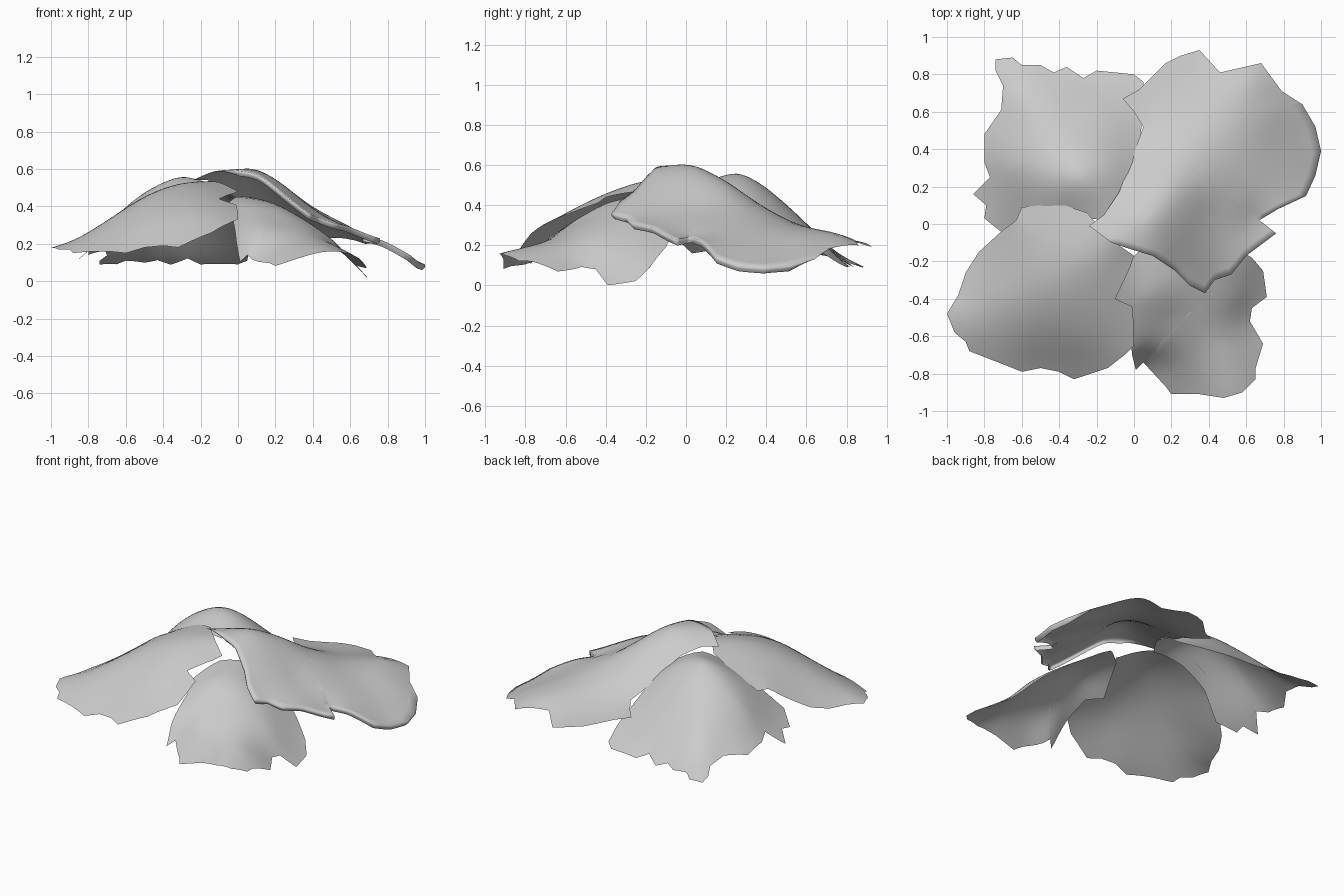
import bpy, bmesh, math


# --- thin-plate spline height field through scattered (x, y, z) points
def kernel(ax, ay, bx, by):
    r2 = (ax - bx) ** 2 + (ay - by) ** 2
    return 0.5 * r2 * math.log(r2) if r2 > 1e-12 else 0.0


def height_field(pts, smooth=0.003):
    n = len(pts)
    m = []
    for i, (x, y, z) in enumerate(pts):
        row = [kernel(x, y, q[0], q[1]) for q in pts] + [1, x, y, z]
        row[i] += smooth
        m.append(row)
    for k in range(3):
        m.append([(1, q[0], q[1])[k] for q in pts] + [0, 0, 0, 0])
    size = n + 3
    for c in range(size):
        p = max(range(c, size), key=lambda r: abs(m[r][c]))
        m[c], m[p] = m[p], m[c]
        for r in range(size):
            if r != c and m[r][c]:
                f = m[r][c] / m[c][c]
                m[r] = [a - f * b for a, b in zip(m[r], m[c])]
    w = [m[i][size] / m[i][i] for i in range(size)]

    def z_at(x, y):
        s = w[n] + w[n + 1] * x + w[n + 2] * y
        return s + sum(w[i] * kernel(x, y, pts[i][0], pts[i][1]) for i in range(n))
    return z_at


# --- one thin petal: rim outline + inner control points, filled with rings
def petal(name, center, rim, inner, lip=None, rings=14, sub=4):
    z_at = height_field(rim + inner)
    loop = []
    for i, a in enumerate(rim):
        b = rim[(i + 1) % len(rim)]
        for k in range(sub):
            t = k / sub
            loop.append((a[0] + (b[0] - a[0]) * t, a[1] + (b[1] - a[1]) * t, i + t))
    bm = bmesh.new()
    cx, cy = center
    hub = bm.verts.new((cx, cy, z_at(cx, cy)))
    prev = None
    n = len(loop)
    for r in range(1, rings + 1):
        s = r / rings
        ring = []
        for x, y, _ in loop:
            px, py = cx + (x - cx) * s, cy + (y - cy) * s
            ring.append(bm.verts.new((px, py, max(0.0, z_at(px, py)))))
        for i in range(n):
            j = (i + 1) % n
            if prev:
                bm.faces.new((prev[i], ring[i], ring[j], prev[j]))
            else:
                bm.faces.new((hub, ring[i], ring[j]))
        prev = ring
    # turned-down lip along part of the rim
    if lip:
        start, end, drop = lip
        last = prev
        for inset, d in ((1.0, 0.5), (0.975, 1.0)):
            low = []
            for v, (x, y, t) in zip(prev, loop):
                ok = start <= t <= end
                fade = min(1, (t - start), (end - t)) if ok else 0
                low.append(bm.verts.new((cx + (x - cx) * inset, cy + (y - cy) * inset,
                                         max(0, v.co.z - drop * d * max(fade, 0.02)))) if ok else None)
            for i in range(n):
                j = (i + 1) % n
                if low[i] and low[j]:
                    bm.faces.new((last[i], low[i], low[j], last[j]))
            last = low
    bmesh.ops.recalc_face_normals(bm, faces=bm.faces)
    if sum(f.normal.z for f in bm.faces) < 0:
        bmesh.ops.reverse_faces(bm, faces=bm.faces)
    bmesh.ops.delete(bm, geom=[v for v in bm.verts if not v.link_faces], context='VERTS')
    me = bpy.data.meshes.new(name)
    bm.to_mesh(me)
    bm.free()
    ob = bpy.data.objects.new(name, me)
    bpy.context.collection.objects.link(ob)
    for p in me.polygons:
        p.use_smooth = True
    return ob


# Large overlapping petal, back right
petal("back_right_petal", (0.36, 0.25),
      [(-.24, -.01, .54), (-.16, .05, .54), (-.08, .17, .5), (0, .38, .37), (.05, .52, .30),
       (0, .6, .28), (-.06, .67, .27), (.03, .72, .25), (.17, .86, .22), (.25, .9, .21),
       (.35, .93, .19), (.46, .81, .23), (.68, .86, .2), (.79, .71, .18), (.9, .64, .13),
       (.97, .52, .1), (1, .39, .09), (.97, .26, .1), (.92, .15, .14), (.77, .08, .22),
       (.67, .02, .24), (.76, -.05, .23), (.6, -.17, .29), (.52, -.27, .31), (.43, -.3, .34),
       (.38, -.37, .36), (.3, -.33, .42), (.22, -.25, .48), (.1, -.17, .57),
       (0, -.14, .59), (-.12, -.1, .59)],
      [(.08, .03, .6), (.2, .2, .51), (.3, .4, .38), (.3, .65, .27), (.5, .4, .32),
       (.75, .4, .21), (.4, .05, .39), (.58, .1, .3), (.75, .6, .22), (.6, .75, .26)],
      lip=(14, 30, .03))

# Domed petal, back left
petal("back_left_petal", (-.36, .42),
      [(-.14, .02, .49), (-.02, .2, .45), (.03, .45, .31), (.06, .65, .18), (.05, .76, .11),
       (0, .8, .09), (-.2, .82, .09), (-.27, .78, .12), (-.36, .84, .09), (-.43, .81, .11),
       (-.5, .85, .1), (-.6, .85, .11), (-.65, .89, .09), (-.74, .88, .09), (-.74, .82, .11),
       (-.7, .74, .14), (-.71, .61, .16), (-.8, .48, .14), (-.8, .33, .17), (-.77, .25, .2),
       (-.86, .16, .11), (-.79, .1, .17), (-.8, .03, .16), (-.7, -.05, .23),
       (-.55, .02, .37), (-.36, .04, .46)],
      [(-.3, .25, .56), (-.5, .3, .47), (-.65, .3, .35), (-.3, .5, .4), (-.1, .3, .48),
       (-.55, .6, .28), (-.2, .65, .25), (-.4, .7, .21)])

# Broad petal with a notched right edge, front left
petal("front_left_petal", (-.42, -.36),
      [(-.2, 0, .53), (-.25, .06, .52), (-.37, .1, .49), (-.5, .1, .43), (-.6, .09, .37),
       (-.63, .02, .37), (-.71, -.04, .31), (-.83, -.15, .23), (-.9, -.26, .2),
       (-.94, -.38, .19), (-1, -.48, .18), (-.96, -.58, .17), (-.9, -.63, .17),
       (-.88, -.68, .15), (-.7, -.75, .16), (-.6, -.79, .15), (-.5, -.77, .18),
       (-.4, -.79, .19), (-.32, -.83, .18), (-.14, -.77, .26), (-.05, -.7, .31),
       (0, -.65, .33), (0, -.55, .37), (-.01, -.44, .41), (-.1, -.4, .44),
       (-.02, -.23, .47), (0, -.17, .48), (-.1, -.1, .53)],
      [(-.28, -.2, .52), (-.5, -.3, .44), (-.7, -.4, .32),
       (-.3, -.62, .34), (-.6, -.6, .28)])

# Drooping petal with a steep left side, front right
petal("front_right_petal", (.32, -.45),
      [(-.01, -.18, .45), (-.05, -.27, .42), (-.11, -.42, .34), (-.03, -.5, .34),
       (-.02, -.6, .29), (-.01, -.7, .23), (.01, -.78, .1), (.05, -.74, .13),
       (.17, -.87, .1), (.2, -.91, .08), (.35, -.91, .13), (.48, -.93, .16), (.58, -.9, .15),
       (.65, -.83, .12), (.65, -.77, .12), (.69, -.64, .07), (.62, -.52, .09),
       (.63, -.45, .08), (.71, -.39, 0), (.69, -.25, .02), (.63, -.18, .09),
       (.5, -.1, .19), (.35, -.05, .29), (.15, -.04, .42)],
      [(.2, -.3, .41), (.2, -.5, .33), (.4, -.3, .3), (.35, -.7, .22), (.53, -.4, .2),
       (.14, -.66, .25), (.5, -.7, .2), (.05, -.4, .41)])
